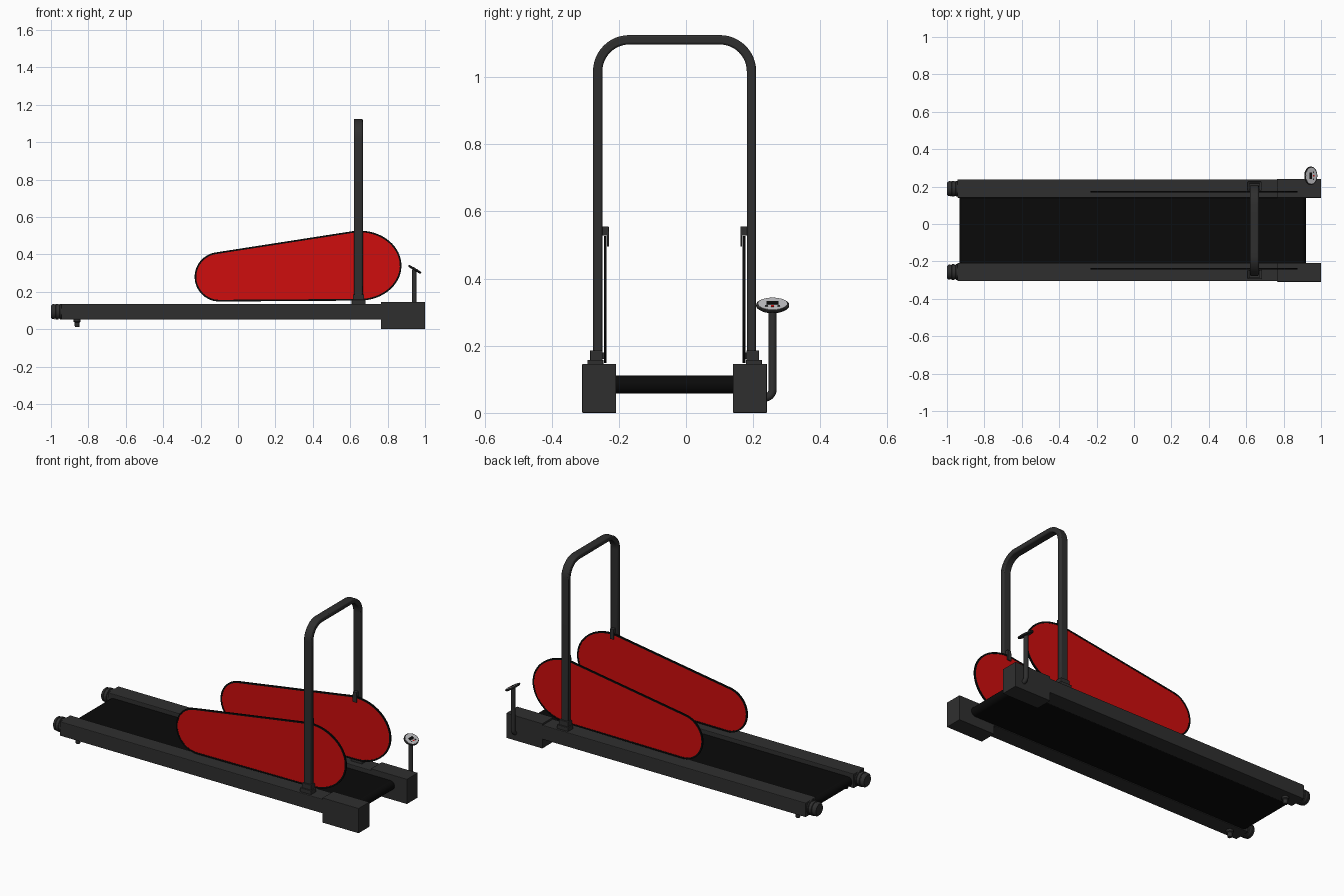
import bpy, bmesh, math
from mathutils import Matrix, Vector

if "Cube" in bpy.data.objects:
    bpy.data.objects.remove(bpy.data.objects["Cube"])

MID = -0.034                 # centre line of the deck in y


def mat(name, c):
    m = bpy.data.materials.new(name)
    m.diffuse_color = (*c, 1)
    m.use_nodes = True
    m.node_tree.nodes["Principled BSDF"].inputs["Base Color"].default_value = m.diffuse_color
    return m


GREY = mat("dark grey frame", (0.028, 0.028, 0.028))
BLACK = mat("black rubber", (0.003, 0.003, 0.003))
RED = mat("red panel", (0.62, 0.004, 0.004))
LIGHT = mat("light grey face", (0.55, 0.55, 0.57))


def finish(name, bm, m, bevel=0, smooth=False):
    bmesh.ops.recalc_face_normals(bm, faces=bm.faces)
    me = bpy.data.meshes.new(name)
    bm.to_mesh(me)
    bm.free()
    me.materials.append(m)
    ob = bpy.data.objects.new(name, me)
    bpy.context.collection.objects.link(ob)
    if bevel:
        b = ob.modifiers.new("bevel", 'BEVEL')
        b.width, b.segments, b.limit_method = bevel, 2, 'ANGLE'
        b.angle_limit = math.radians(40)
    if smooth:
        bpy.ops.object.select_all(action='DESELECT')
        ob.select_set(True)
        bpy.context.view_layer.objects.active = ob
        bpy.ops.object.shade_smooth_by_angle(angle=math.radians(35))
    return ob


def box(name, x, y, z, m, bevel=0):
    bm = bmesh.new()
    bmesh.ops.create_cube(bm, size=1)
    for v in bm.verts:
        v.co = [(a + b) / 2 + c * (b - a) for (a, b), c in zip((x, y, z), v.co)]
    return finish(name, bm, m, bevel)


def prism(name, pts, axis, lo, hi, m, bevel=0):
    """Extrude a 2D outline along x (pts = y,z) or along y (pts = x,z)."""
    bm = bmesh.new()
    vs = [bm.verts.new((lo, a, b) if axis == 'x' else (a, lo, b)) for a, b in pts]
    f = bm.faces.new(vs)
    g = bmesh.ops.extrude_face_region(bm, geom=[f])
    d = Vector((hi - lo, 0, 0) if axis == 'x' else (0, hi - lo, 0))
    bmesh.ops.translate(bm, vec=d, verts=[v for v in g['geom'] if isinstance(v, bmesh.types.BMVert)])
    return finish(name, bm, m, bevel, True)


def lathe(name, prof, matrix, m, n=24):
    """Revolve (radius, height) points around z, then place with a matrix."""
    bm = bmesh.new()
    vs = [bm.verts.new((r, 0, h)) for r, h in prof]
    es = [bm.edges.new(p) for p in zip(vs, vs[1:])]
    bmesh.ops.spin(bm, geom=vs + es, cent=(0, 0, 0), axis=(0, 0, 1),
                   angle=2 * math.pi, steps=n, use_duplicate=False)
    bmesh.ops.remove_doubles(bm, verts=bm.verts, dist=1e-5)
    bm.transform(matrix)
    return finish(name, bm, m, 0, True)


def arc(cx, cz, rx, rz, a0, a1, n):
    return [(cx + rx * math.cos(math.radians(a0 + (a1 - a0) * i / n)),
             cz + rz * math.sin(math.radians(a0 + (a1 - a0) * i / n))) for i in range(n + 1)]


# running belt: closed loop with round ends
prism("running_belt", arc(0.893, 0.084, 0.027, 0.027, -90, 90, 10)
      + arc(-0.907, 0.084, 0.027, 0.027, 90, 270, 10), 'y', -0.212, 0.15, BLACK)


def panel_outline(inset):
    return (arc(0.65, 0.34, 0.224 - inset, 0.187 - inset, -90, 98, 32)
            + arc(-0.10, 0.28, 0.132 - inset, 0.132 - inset, 98, 270, 24))


for s, side in ((-1, "front"), (1, "back")):
    def span(a, b):          # distances from the deck centre line to a y range
        return tuple(sorted((MID + s * a, MID + s * b)))

    # frame rail, floor block, rear foot
    box(f"{side}_rail", (-0.945, 0.78), span(0.174, 0.272), (0.052, 0.136), GREY, 0.004)
    box(f"{side}_floor_block", (0.765, 1.0), span(0.174, 0.275), (0, 0.146), GREY, 0.002)
    lathe(f"{side}_rear_foot", [(0, 0.012), (0.011, 0.012), (0.013, 0.018), (0.013, 0.036),
                                (0.019, 0.04), (0.019, 0.055), (0, 0.055)],
          Matrix.Translation((-0.86, MID + s * 0.223, 0)), GREY, 16)
    # ribbed round end cap pointing backwards
    lathe(f"{side}_end_cap", [(0, 0), (0.042, 0), (0.042, 0.012), (0.038, 0.014), (0.038, 0.019),
                              (0.042, 0.021), (0.042, 0.034), (0.038, 0.036), (0.038, 0.04),
                              (0.041, 0.042), (0.039, 0.053), (0.032, 0.06), (0, 0.06)],
          Matrix.Translation((-0.94, MID + s * 0.223, 0.094)) @ Matrix.Rotation(-math.pi / 2, 4, 'Y'),
          GREY)
    # red side panel with black edge trim
    prism(f"{side}_side_panel", panel_outline(0.006), 'y', *span(0.204, 0.209), RED)
    out, inn = panel_outline(0), panel_outline(0.009)
    bm = bmesh.new()
    y0, y1 = span(0.2025, 0.2105)
    rings = [[bm.verts.new((x, y, z)) for x, z in p]
             for p, y in ((out, y0), (out, y1), (inn, y1), (inn, y0))]
    n = len(out)
    for k in range(4):
        for i in range(n):
            a, b = rings[k], rings[(k + 1) % 4]
            bm.faces.new((a[i], a[(i + 1) % n], b[(i + 1) % n], b[i]))
    finish(f"{side}_panel_trim", bm, BLACK)
    # post socket and panel clips
    box(f"{side}_post_socket", (0.615, 0.674), span(0.214, 0.252), (0.13, 0.186), GREY, 0.003)
    box(f"{side}_socket_flange", (0.608, 0.681), span(0.212, 0.26), (0.13, 0.158), GREY, 0.002)
    box(f"{side}_panel_clip", (0.632, 0.656), span(0.196, 0.222), (0.528, 0.555), GREY, 0.002)
    box(f"{side}_clip_lip", (0.632, 0.656), span(0.196, 0.201), (0.495, 0.54), GREY)
    box(f"{side}_lower_spacer", (0.632, 0.656), span(0.208, 0.222), (0.16, 0.18), GREY)

# handrail arch: flat tube bent over the deck
hw, top, t, r = 0.243, 1.125, 0.028, 0.108
yr, zr = MID + hw - r, top - r
yl = MID - hw + r
outer = [(MID + hw, 0.14)] + arc(yr, zr, r, r, 0, 90, 12) + arc(yl, zr, r, r, 90, 180, 12) + [(MID - hw, 0.14)]
q = r - t
inner = [(MID + hw - t, 0.14)] + arc(yr, zr, q, q, 0, 90, 12) + arc(yl, zr, q, q, 90, 180, 12) + [(MID - hw + t, 0.14)]
bm = bmesh.new()
rings = [[bm.verts.new((x, y, z)) for y, z in p]
         for p, x in ((outer, 0.62), (outer, 0.667), (inner, 0.667), (inner, 0.62))]
for k in range(4):
    a, b = rings[k], rings[(k + 1) % 4]
    for i in range(len(outer) - 1):
        bm.faces.new((a[i], a[i + 1], b[i + 1], b[i]))
for i in (0, -1):
    bm.faces.new([g[i] for g in rings])
finish("handrail_arch", bm, GREY, 0.006, True)

# console stem: tube leaving the block sideways and turning up
path = [(0.225, 0.045), *arc(0.233, 0.07, 0.025, 0.025, -90, 0, 8), (0.258, 0.318)]
cu = bpy.data.curves.new("console_stem", 'CURVE')
cu.dimensions, cu.bevel_depth, cu.bevel_resolution, cu.use_fill_caps = '3D', 0.0125, 3, True
sp = cu.splines.new('POLY')
sp.points.add(len(path) - 1)
for p, (y, z) in zip(sp.points, path):
    p.co = (0.943, y, z, 1)
stem = bpy.data.objects.new("console_stem", cu)
bpy.context.collection.objects.link(stem)
cu.materials.append(GREY)
bpy.ops.object.select_all(action='DESELECT')
stem.select_set(True)
bpy.context.view_layer.objects.active = stem
bpy.ops.object.convert(target='MESH')
bpy.ops.object.shade_smooth_by_angle(angle=math.radians(40))

# tilted oval console with face, screen and button
tilt = Matrix.Translation((0.945, 0.258, 0.320)) @ Matrix.Rotation(math.radians(31), 4, 'Y')
oval = tilt @ Matrix.Diagonal((0.8, 1, 1, 1))
lathe("console_body", [(0, -0.006), (0.044, -0.006), (0.049, -0.002), (0.049, 0.003),
                       (0.046, 0.005), (0, 0.005)], oval, GREY, 32)
lathe("console_face", [(0, 0.004), (0.043, 0.004), (0.043, 0.0062), (0, 0.0062)], oval, LIGHT, 32)
for name, x, y, sx, sy, m in (("console_screen", -0.004, 0, 0.016, 0.036, BLACK),
                              ("stop_button", 0.014, 0, 0.008, 0.009, RED),
                              ("left_button", 0.014, -0.018, 0.006, 0.008, GREY),
                              ("right_button", 0.014, 0.018, 0.006, 0.008, GREY)):
    ob = box(name, (x - sx / 2, x + sx / 2), (y - sy / 2, y + sy / 2), (0.005, 0.0075), m)
    ob.data.transform(tilt)
